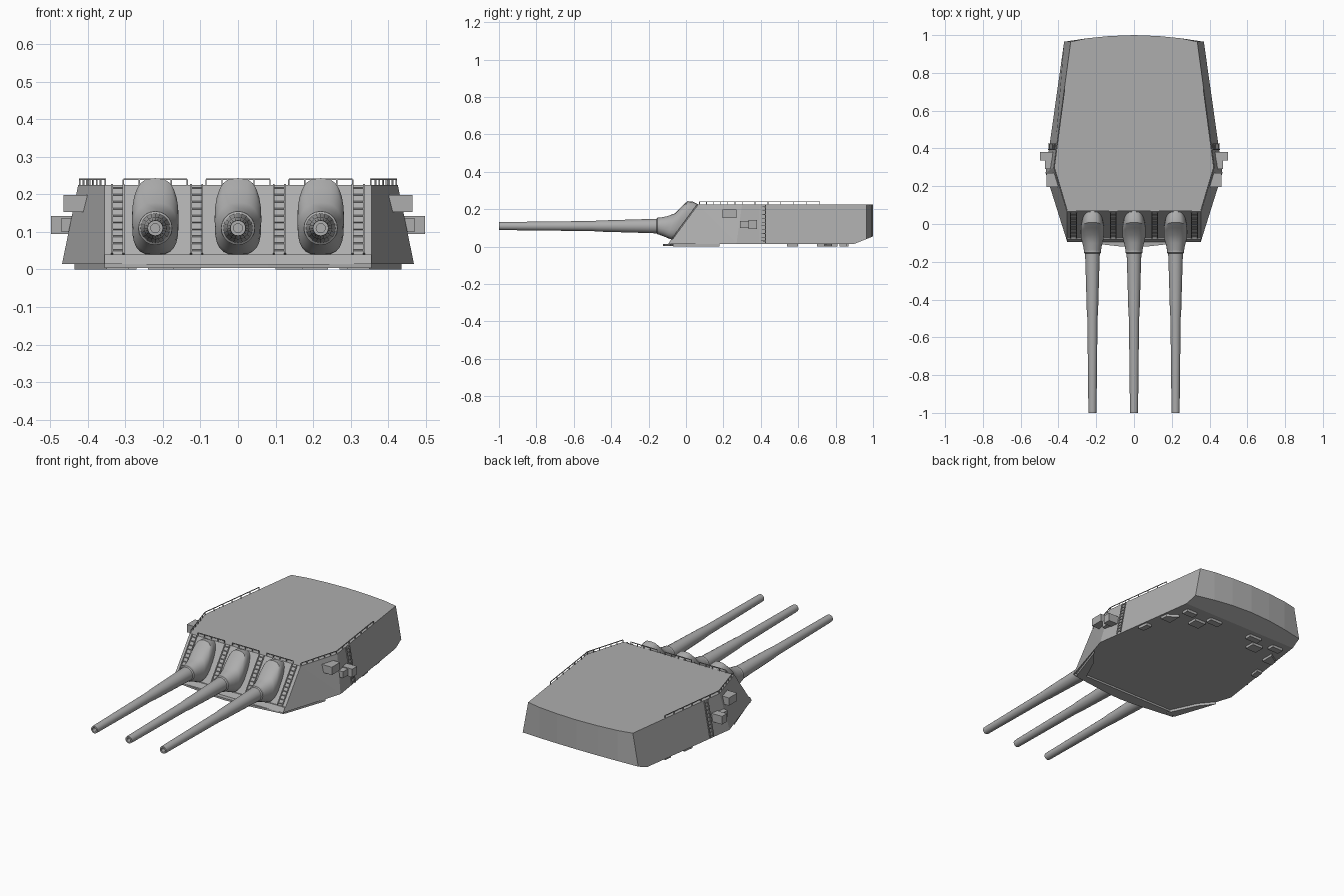
import bpy, bmesh, math
from mathutils import Vector

cube = bpy.data.objects.get("Cube")
if cube:
    bpy.data.objects.remove(cube, do_unlink=True)

paint = bpy.data.materials.new("naval grey")
paint.use_nodes = True
GREY = (0.42, 0.42, 0.42, 1)
paint.diffuse_color = GREY
paint.node_tree.nodes["Principled BSDF"].inputs["Base Color"].default_value = GREY


def finish(name, bm, smooth=None):
    bmesh.ops.recalc_face_normals(bm, faces=bm.faces)
    me = bpy.data.meshes.new(name)
    bm.to_mesh(me)
    bm.free()
    me.materials.append(paint)
    ob = bpy.data.objects.new(name, me)
    bpy.context.collection.objects.link(ob)
    if smooth:
        bpy.ops.object.select_all(action='DESELECT')
        ob.select_set(True)
        bpy.context.view_layer.objects.active = ob
        bpy.ops.object.shade_smooth_by_angle(angle=math.radians(smooth))
    return ob


def loft(bm, rings, cap_start=True, cap_end=True):
    """Skin a list of closed rings with the same point count."""
    vs = [[bm.verts.new(p) for p in r] for r in rings]
    n = len(vs[0])
    for a, b in zip(vs, vs[1:]):
        for i in range(n):
            j = (i + 1) % n
            bm.faces.new((a[i], a[j], b[j], b[i]))
    if cap_start:
        bm.faces.new(vs[0])
    if cap_end:
        bm.faces.new(vs[-1])


def prism(name, pts, z0, z1):
    bm = bmesh.new()
    loft(bm, [[(x, y, z) for x, y in pts] for z in (z0, z1)])
    return finish(name, bm)


def box(name, x0, x1, y0, y1, z0, z1):
    return prism(name, [(x0, y0), (x1, y0), (x1, y1), (x0, y1)], z0, z1)


def bar(bm, p, q, t=0.0035):
    """Square bar between two points."""
    p, q = Vector(p), Vector(q)
    d = (q - p).normalized()
    side = d.cross(Vector((0, 0, 1)) if abs(d.z) < 0.9 else Vector((0, 1, 0))).normalized()
    up = side.cross(d)
    corners = [(side * a + up * b) * t / 2 for a, b in ((1, 1), (-1, 1), (-1, -1), (1, -1))]
    loft(bm, [[p + c for c in corners], [q + c for c in corners]])


def ladder(name, low, high, across, rungs=10):
    low, high, half = Vector(low), Vector(high), Vector(across) / 2
    bm = bmesh.new()
    for s in (-1, 1):
        bar(bm, low + half * s, high + half * s, 0.005)
    for i in range(rungs):
        c = low.lerp(high, (i + 0.5) / rungs)
        bar(bm, c - half, c + half)
    return finish(name, bm)


def railing(name, pts, posts):
    """Low rail on the roof edge, with evenly spaced posts on each run."""
    bm = bmesh.new()
    for (ax, ay), (bx, by) in zip(pts, pts[1:]):
        a, b = Vector((ax, ay, 0.24)), Vector((bx, by, 0.24))
        bar(bm, a, b)
        for i in range(posts + 1):
            p = a.lerp(b, i / posts)
            bar(bm, (p.x, p.y, TOP - 0.002), p)
    return finish(name, bm)


TOP, BASE = 0.225, 0.015


def front_y(z):
    return -0.09 + 0.155 * (z - BASE) / (TOP - BASE)


# Armoured gunhouse: half outlines mirrored across x
arc = [(0.25, 0.983), (0.13, 0.995), (0, 1.0)]
roof_half = [(0.355, 0.065), (0.425, 0.30), (0.335, 0.965)] + arc
base_half = [(0.355, -0.09), (0.468, 0.27), (0.37, 0.965)] + arc


def rear_z(y):
    return BASE + max(0, y - 0.9) * 0.4


bm = bmesh.new()


def outline(half, zf):
    right = [bm.verts.new((x, y, zf(y))) for x, y in half]
    left = [bm.verts.new((-x, y, zf(y))) for x, y in half[:-1]]
    return right, left + [right[-1]]


tops = outline(roof_half, lambda y: TOP)
bots = outline(base_half, rear_z)
kinks = [bm.verts.new((s * 0.379, 0.9, BASE)) for s in (1, -1)]
for t, b, k in zip(tops, bots, kinks):
    bm.faces.new((b[0], b[1], t[0]))
    bm.faces.new((b[1], t[1], t[0]))
    bm.faces.new((b[1], k, b[2], t[2], t[1]))
    for i in range(2, 5):
        bm.faces.new((b[i], b[i + 1], t[i + 1], t[i]))
bm.faces.new((bots[0][0], tops[0][0], tops[1][0], bots[1][0]))
bm.faces.new(tops[0] + tops[1][-2::-1])
bm.faces.new(bots[0][:2] + kinks + bots[1][1::-1])
bm.faces.new([kinks[0]] + bots[0][2:] + bots[1][-2:1:-1] + [kinks[1]])
finish("gunhouse", bm)

# Sill along the foot of the sloped front plate
bm = bmesh.new()
loft(bm, [[(x, -0.095, BASE), (x, front_y(0.04) - 0.007, 0.04),
           (x, front_y(0.04) + 0.01, 0.04), (x, -0.07, BASE)] for x in (-0.355, 0.355)])
finish("front_sill", bm)

# Curved lip under the front
lip = [(-0.355, -0.085), (-0.17, -0.108), (-0.08, -0.118), (0, -0.122),
       (0.08, -0.118), (0.17, -0.108), (0.355, -0.085), (0.3, -0.05), (-0.3, -0.05)]
prism("front_lip", lip, 0.004, BASE)

# Guns: sleeve hoods, barrels with open muzzles
AXIS_Z = 0.11
BARREL = [(0.045, -0.12), (0.045, -0.152), (0.039, -0.157), (0.036, -0.25), (0.031, -0.42),
          (0.03, -0.46), (0.027, -0.5), (0.0215, -0.985), (0.0205, -1.0), (0.012, -1.0),
          (0.012, -0.95)]
# half width, bottom y, bottom z, top y, top z, squareness exponent
HOOD = [(0.043, -0.152, 0.067, -0.150, 0.153, 1.0),
        (0.050, -0.125, 0.057, -0.100, 0.163, 0.9),
        (0.059, -0.100, 0.047, -0.058, 0.178, 0.75),
        (0.062, -0.084, 0.040, -0.020, 0.218, 0.65),
        (0.062, -0.076, 0.039, 0.008, 0.243, 0.65),
        (0.060, -0.055, 0.040, 0.035, 0.241, 0.65),
        (0.052, -0.030, 0.045, 0.075, 0.222, 0.65)]


def hood_ring(cx, w, y0, z0, y1, z1, e, n=24):
    ring = []
    for i in range(n):
        a = math.tau * i / n
        c, s = math.cos(a), math.sin(a)
        u = math.copysign(abs(c) ** e, c)
        v = (1 + math.copysign(abs(s) ** (e if s < 0 else 1), s)) / 2
        ring.append((cx + w * u, y0 + (y1 - y0) * v, z0 + (z1 - z0) * v))
    return ring


for side, cx in (("right", -0.22), ("centre", 0), ("left", 0.22)):
    bm = bmesh.new()
    loft(bm, [[(cx + r * math.cos(math.tau * i / 20), y, AXIS_Z + r * math.sin(math.tau * i / 20))
               for i in range(20)] for r, y in BARREL])
    finish(f"{side}_gun_barrel", bm, 35)
    bm = bmesh.new()
    loft(bm, [hood_ring(cx, *h) for h in HOOD])
    finish(f"{side}_gun_hood", bm, 35)
    # Roof rail above each gun
    railing(f"{side}_front_railing", [(cx - 0.085, 0.07), (cx + 0.085, 0.07)], 4)

# Ladders on the front plate
for i, x in enumerate((-0.32, -0.11, 0.11, 0.32)):
    ladder(f"front_ladder_{i + 1}", (x, front_y(0.042) - 0.006, 0.042),
           (x, front_y(0.226) - 0.006, 0.226), (0.03, 0, 0))

# Fittings repeated on both sides
PADS = [[(0.29, -0.07), (0.35, -0.07), (0.435, 0.18), (0.37, 0.10)],
        [(0.385, 0.54), (0.42, 0.54), (0.412, 0.60), (0.377, 0.60)],
        [(0.33, 0.70), (0.395, 0.70), (0.39, 0.74), (0.33, 0.78)],
        [(0.17, 0.75), (0.24, 0.75), (0.24, 0.81), (0.17, 0.81)],
        [(0.10, 0.83), (0.18, 0.83), (0.18, 0.87), (0.10, 0.87)],
        [(0.27, 0.82), (0.34, 0.82), (0.34, 0.86), (0.27, 0.86)]]
for side, s in (("left", 1), ("right", -1)):
    box(f"{side}_upper_sight_box", s * 0.40, s * 0.464, 0.195, 0.27, 0.153, 0.198)
    box(f"{side}_lower_sight_box", s * 0.43, s * 0.497, 0.335, 0.38, 0.095, 0.142)
    box(f"{side}_sight_bracket", s * 0.43, s * 0.47, 0.29, 0.335, 0.10, 0.137)
    ladder(f"{side}_side_ladder", (s * 0.454, 0.41, 0.02), (s * 0.416, 0.41, 0.222), (0, 0.03, 0))
    railing(f"{side}_roof_railing",
            [(s * 0.353, 0.072), (s * 0.421, 0.30), (s * 0.366, 0.715)], 6)
    for i, pad in enumerate(PADS):
        prism(f"{side}_base_pad_{i + 1}", [(s * x, y) for x, y in pad], 0, BASE)
